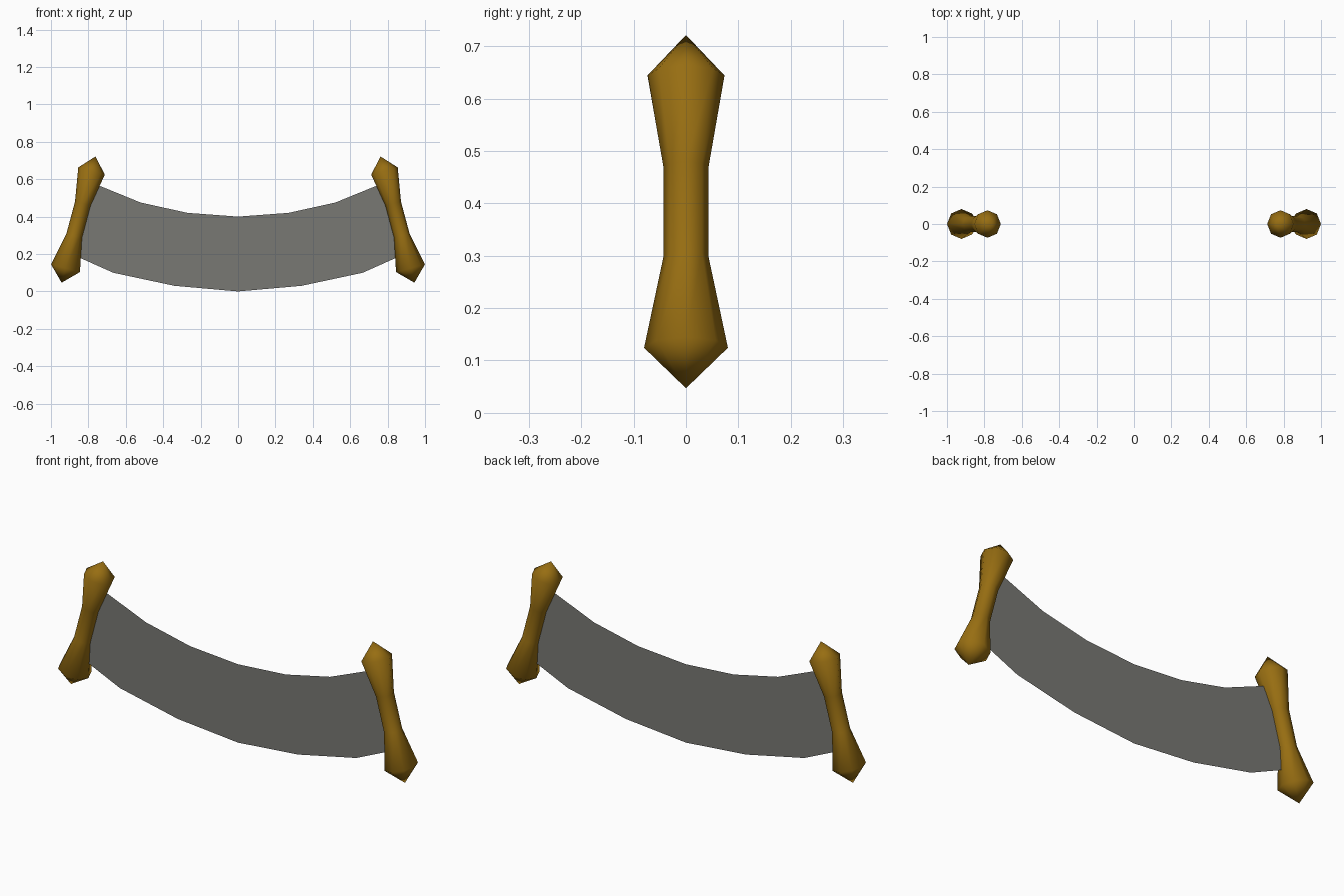
import bpy, bmesh, math
from mathutils import Vector

cube = bpy.data.objects.get("Cube")
if cube:
    bpy.data.objects.remove(cube, do_unlink=True)


def material(name, rgb):
    mat = bpy.data.materials.new(name)
    mat.use_nodes = True
    mat.diffuse_color = (*rgb, 1)
    mat.node_tree.nodes["Principled BSDF"].inputs["Base Color"].default_value = (*rgb, 1)
    return mat


def finish(name, bm, mat):
    bmesh.ops.recalc_face_normals(bm, faces=bm.faces)
    mesh = bpy.data.meshes.new(name)
    bm.to_mesh(mesh)
    bm.free()
    mesh.materials.append(mat)
    obj = bpy.data.objects.new(name, mesh)
    bpy.context.collection.objects.link(obj)
    return obj


wood = material("golden wood", (0.31, 0.155, 0.006))
steel = material("grey steel", (0.19, 0.19, 0.175))

# Turned handles: eight-sided, waisted, pointed at both ends
HANDLE = [(0, 0), (0.08, 0.08), (0.043, 0.26), (0.043, 0.437), (0.0735, 0.618), (0, 0.698)]


def handle(name, side):
    bm = bmesh.new()
    verts = [bm.verts.new((r, 0, z)) for r, z in HANDLE]
    edges = [bm.edges.new(pair) for pair in zip(verts, verts[1:])]
    bmesh.ops.spin(bm, geom=verts + edges, cent=(0, 0, 0), axis=(0, 0, 1),
                   angle=math.tau, steps=8)
    bmesh.ops.remove_doubles(bm, verts=bm.verts, dist=0.0005)
    obj = finish(name, bm, wood)
    obj.data.shade_smooth()
    obj.location = Vector((side * 0.943, 0, 0.047))
    obj.rotation_euler.y = -side * math.radians(15)


handle("left_handle", 1)
handle("right_handle", -1)

# Thin curved blade between the handles: (x, z) along each edge, mirrored
UPPER = [(0, 0.40), (0.27, 0.42), (0.52, 0.475), (0.77, 0.577)]
LOWER = [(0, 0), (0.34, 0.03), (0.667, 0.10), (0.88, 0.195)]


def mirrored(half):
    return [(-x, z) for x, z in half[:0:-1]] + half


bm = bmesh.new()
top, low = ([bm.verts.new((x, 0, z)) for x, z in mirrored(h)] for h in (UPPER, LOWER))
for i in range(len(top) - 1):
    bm.faces.new((low[i], low[i + 1], top[i + 1], top[i]))
finish("blade", bm, steel)
